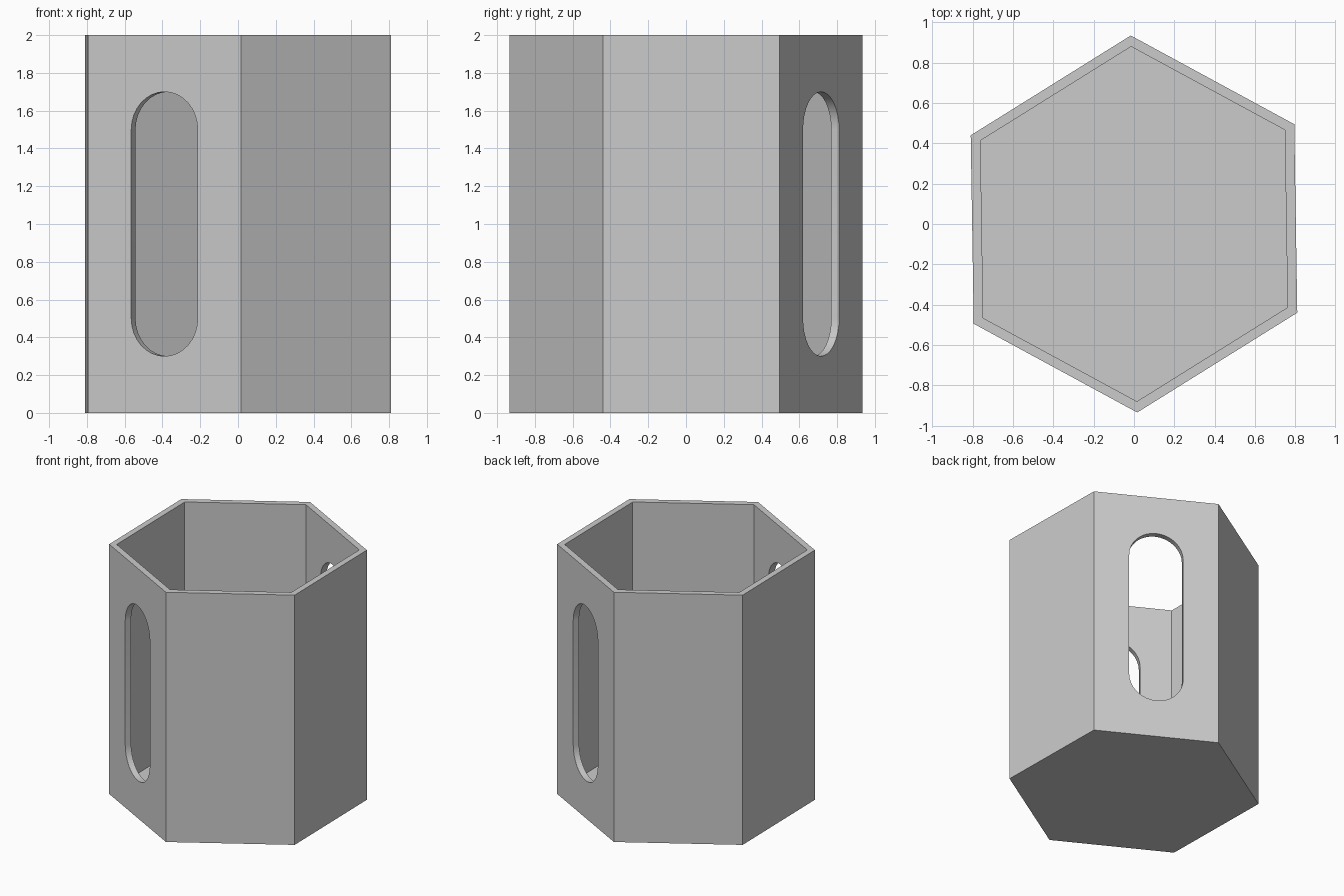
import bpy, bmesh
from math import sin, cos, pi
from mathutils import Matrix, Vector

HEIGHT, WALL, FLOOR = 2.0, 0.055, 0.06
SLOT_RADIUS, SLOT_LOW, SLOT_HIGH = 0.2, 0.5, 1.5

cube = bpy.data.objects.get("Cube")
if cube:
    bpy.data.objects.remove(cube, do_unlink=True)


def make_object(name, bm):
    bmesh.ops.recalc_face_normals(bm, faces=bm.faces)
    mesh = bpy.data.meshes.new(name)
    bm.to_mesh(mesh)
    bm.free()
    obj = bpy.data.objects.new(name, mesh)
    bpy.context.collection.objects.link(obj)
    return obj


def extrude_profile(points, offset):
    bm = bmesh.new()
    face = bm.faces.new([bm.verts.new(p) for p in points])
    grown = bmesh.ops.extrude_face_region(bm, geom=[face])["geom"]
    verts = [g for g in grown if isinstance(g, bmesh.types.BMVert)]
    bmesh.ops.translate(bm, verts=verts, vec=offset)
    bmesh.ops.recalc_face_normals(bm, faces=bm.faces)
    return bm


grey = bpy.data.materials.new("light grey")
grey.use_nodes = True
grey.diffuse_color = (0.6, 0.6, 0.6, 1)
grey.node_tree.nodes["Principled BSDF"].inputs["Base Color"].default_value = grey.diffuse_color

# Hexagonal cup: three corners, repeated on the opposite side
half = [Vector((0.795, 0.495, 0)), Vector((-0.016, 0.935, 0)), Vector((-0.81, 0.44, 0))]
bm = extrude_profile(half + [-p for p in half], (0, 0, HEIGHT))
top = max(bm.faces, key=lambda f: f.calc_center_median().z)
bmesh.ops.inset_region(bm, faces=[top], thickness=WALL)
well = bmesh.ops.extrude_discrete_faces(bm, faces=[top])["faces"][0]
bmesh.ops.translate(bm, verts=well.verts, vec=(0, 0, FLOOR - HEIGHT))
cup = make_object("hexagonal_cup", bm)
cup.data.materials.append(grey)

# Rounded slots through two opposite walls, square to those walls
along = (half[0] - half[1]).normalized()
outward = Vector((-along.y, along.x, 0))
middle = (half[0] + half[1]) / 2
start = middle + outward * 0.3
STEPS = 16
outline = []
for z, turn in ((SLOT_HIGH, 0), (SLOT_LOW, pi)):
    for i in range(STEPS + 1):
        a = turn + pi * i / STEPS
        outline.append(start + along * SLOT_RADIUS * cos(a) + Vector((0, 0, z + SLOT_RADIUS * sin(a))))

for turn in (0, pi):
    bm = extrude_profile(outline, -outward * 0.6)
    bmesh.ops.rotate(bm, verts=bm.verts, cent=(0, 0, 0), matrix=Matrix.Rotation(turn, 3, "Z"))
    cutter = make_object("slot_cutter", bm)
    cutter.hide_render = True
    cut = cup.modifiers.new("slot", "BOOLEAN")
    cut.operation, cut.solver, cut.object = "DIFFERENCE", "EXACT", cutter
    bpy.context.view_layer.objects.active = cup
    bpy.ops.object.modifier_apply(modifier=cut.name)
    bpy.data.objects.remove(cutter, do_unlink=True)

# Smooth slot ends, crisp corners
bpy.ops.object.select_all(action="DESELECT")
cup.select_set(True)
bpy.context.view_layer.objects.active = cup
bpy.ops.object.shade_smooth_by_angle()
